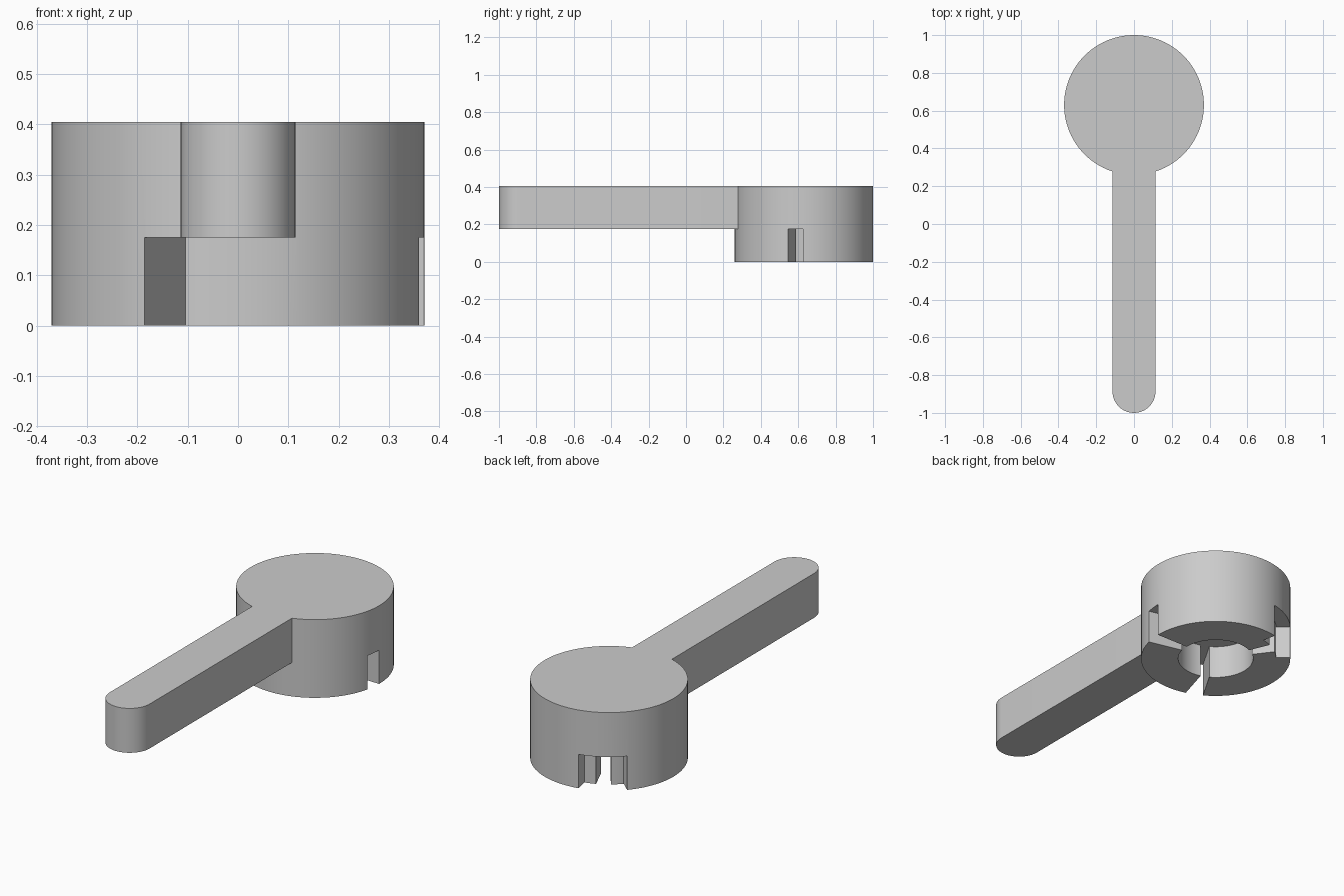
import bpy, bmesh
from math import sin, cos, pi, radians

if "Cube" in bpy.data.objects:
    bpy.data.objects.remove(bpy.data.objects["Cube"])

CY, R = 0.63, 0.37            # drum centre and radius
HOLE, STEP = 0.186, 0.30      # socket radius, key pocket radius
TOP, FLOOR = 0.405, 0.175     # top of lever, ceiling of socket
HALF = 0.114                  # half width of handle


def arc(cx, cy, r, a0, a1, n):
    return [(cx + r * cos(a0 + (a1 - a0) * i / n), cy + r * sin(a0 + (a1 - a0) * i / n))
            for i in range(n + 1)]


def prism(name, outline, z0, z1):
    bm = bmesh.new()
    face = bm.faces.new([bm.verts.new((x, y, z0)) for x, y in outline])
    new = bmesh.ops.extrude_face_region(bm, geom=[face])["geom"]
    bmesh.ops.translate(bm, vec=(0, 0, z1 - z0),
                        verts=[v for v in new if isinstance(v, bmesh.types.BMVert)])
    bmesh.ops.recalc_face_normals(bm, faces=bm.faces)
    mesh = bpy.data.meshes.new(name)
    bm.to_mesh(mesh)
    bm.free()
    ob = bpy.data.objects.new(name, mesh)
    bpy.context.collection.objects.link(ob)
    return ob


def disc(r, n=96):
    return arc(0, CY, r, 0, 2 * pi, n)[:-1]


def sector(r0, r1, d0, d1, n=12):
    a0, a1 = radians(d0), radians(d1)
    return arc(0, CY, r0, a0, a1, n) + arc(0, CY, r1, a1, a0, n)


# Drum
lever = prism("lever", disc(R), 0, TOP)

# Handle with rounded tip
handle = prism("handle", arc(0, -1 + HALF, HALF, pi, 2 * pi, 24) + [(HALF, CY), (-HALF, CY)],
               FLOOR, TOP)
parts = [(handle, 'UNION')]

# Socket, three radial slots and the wider key pocket
cutters = [prism("socket_cutter", disc(HOLE), -0.05, FLOOR)]
for d0, d1 in [(-13.3, -0.5), (239.8, 253.6), (113.2, 126.8)]:
    cutters.append(prism("slot_cutter", sector(0.1, 0.45, d0, d1), -0.05, FLOOR))
cutters.append(prism("pocket_cutter", sector(STEP, 0.45, 102.3, 138.3), -0.05, FLOOR))
parts += [(c, 'DIFFERENCE') for c in cutters]

for ob, op in parts:
    mod = lever.modifiers.new(ob.name, 'BOOLEAN')
    mod.object, mod.operation, mod.solver = ob, op, 'EXACT'
    ob.hide_render = True

# Bake the booleans and drop the helpers
bpy.context.view_layer.update()
mesh = bpy.data.meshes.new_from_object(
    lever.evaluated_get(bpy.context.evaluated_depsgraph_get()))
lever.modifiers.clear()
lever.data = mesh
for ob, _ in parts:
    bpy.data.objects.remove(ob)

bpy.context.view_layer.objects.active = lever
lever.select_set(True)
bpy.ops.object.shade_smooth_by_angle(angle=radians(30))
